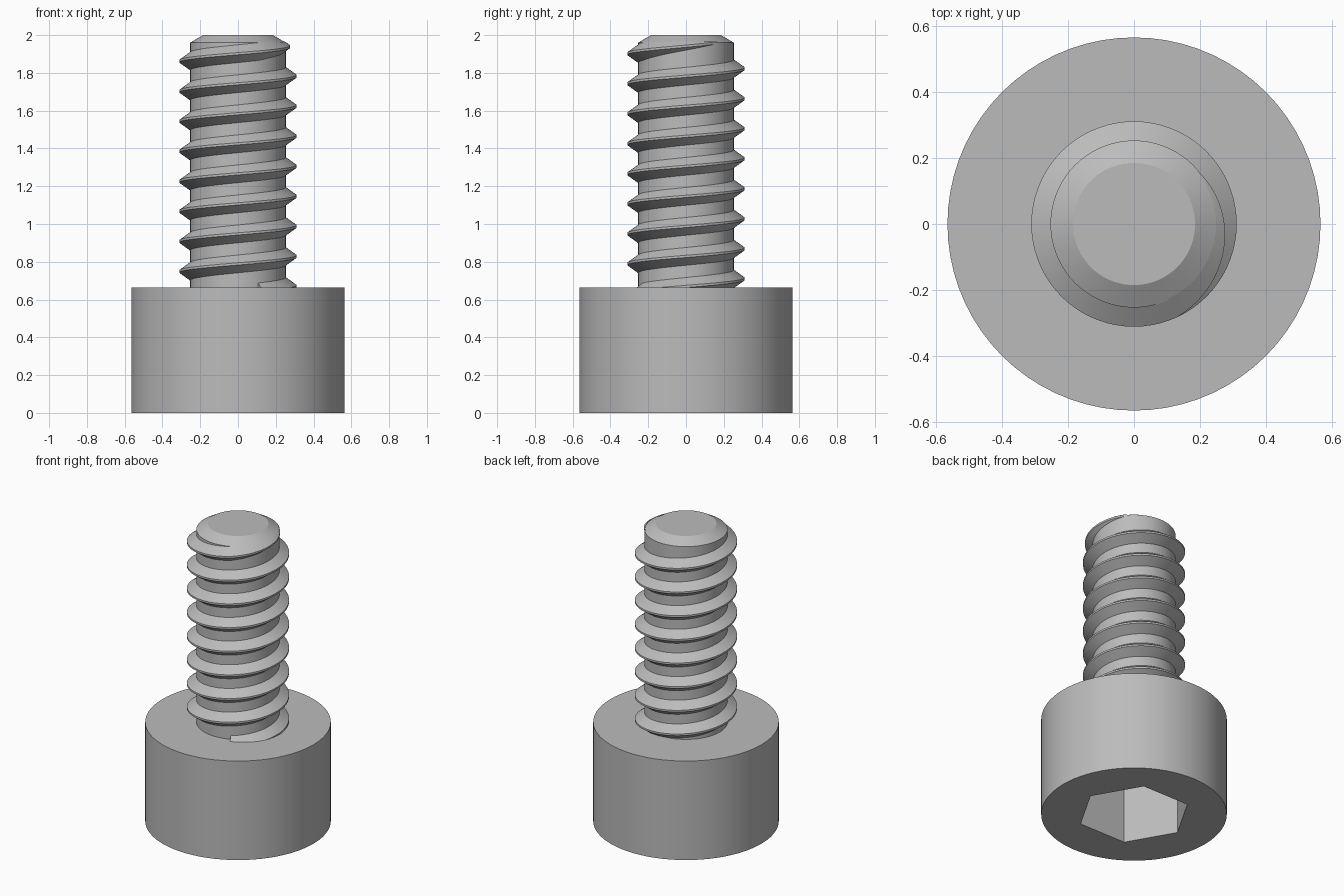
import bpy, bmesh
from math import cos, sin, pi, radians, floor

old = bpy.data.objects.get("Cube")
if old:
    bpy.data.objects.remove(old)

HEAD_R, HEAD_H = 0.565, 0.665
SOCKET_R, SOCKET_DEPTH = 0.345, 0.4
CORE_R, CREST_R, TOP_R = 0.253, 0.311, 0.185
PITCH, SEGS = 0.159, 72

steel = bpy.data.materials.new("grey steel")
steel.use_nodes = True
steel.diffuse_color = (0.5, 0.5, 0.5, 1)
steel.node_tree.nodes["Principled BSDF"].inputs["Base Color"].default_value = (0.5, 0.5, 0.5, 1)


def finish(bm, name, angle=25):
    bmesh.ops.recalc_face_normals(bm, faces=bm.faces)
    mesh = bpy.data.meshes.new(name)
    bm.to_mesh(mesh)
    bm.free()
    obj = bpy.data.objects.new(name, mesh)
    bpy.context.collection.objects.link(obj)
    mesh.materials.append(steel)
    bpy.ops.object.select_all(action="DESELECT")
    obj.select_set(True)
    bpy.context.view_layer.objects.active = obj
    bpy.ops.object.shade_smooth_by_angle(angle=radians(angle))
    return obj


def ring(bm, radius, z, sides):
    return [bm.verts.new((radius * cos(2 * pi * i / sides), radius * sin(2 * pi * i / sides), z))
            for i in range(sides)]


def bridge(bm, a, b):
    n = len(a)
    for i in range(n):
        bm.faces.new((a[i], a[(i + 1) % n], b[(i + 1) % n], b[i]))


# Round head with a six-sided socket sunk into its underside
bm = bmesh.new()
bottom, top = ring(bm, HEAD_R, 0, SEGS), ring(bm, HEAD_R, HEAD_H, SEGS)
mouth, floor_ring = ring(bm, SOCKET_R, 0, 6), ring(bm, SOCKET_R, SOCKET_DEPTH, 6)
bridge(bm, bottom, top)
bridge(bm, mouth, floor_ring)
bm.faces.new(top)
bm.faces.new(floor_ring)
span = SEGS // 6
for k in range(6):
    # Fan from each socket corner, then a triangle along each socket side
    corner, following = mouth[k], mouth[(k + 1) % 6]
    for j in range(-span // 2, span // 2):
        i = k * span + j
        bm.faces.new((corner, bottom[i % SEGS], bottom[(i + 1) % SEGS]))
    bm.faces.new((corner, following, bottom[k * span + span // 2]))
finish(bm, "socket_head")

# Shank core with a chamfered tip
bm = bmesh.new()
rings = [ring(bm, r, z, SEGS) for r, z in ((CORE_R, HEAD_H - 0.05), (CORE_R, 1.96), (TOP_R, 2))]
for a, b in zip(rings, rings[1:]):
    bridge(bm, a, b)
bm.faces.new(rings[0])
bm.faces.new(rings[-1])
finish(bm, "shank")

# Right-handed helical thread, shrinking into the shank near the tip
bm = bmesh.new()
END, FADE = 400, 105
step = 5
turns = int(360 * 1.32 / PITCH)
rows = []
for deg in range(END - turns // step * step, END + 1, step):
    t = radians(deg)
    z = 1.862 + PITCH * (deg - 180) / 360
    grow = min(1, (END - deg) / FADE)
    height = (CREST_R - CORE_R) * grow
    crest, root = CORE_R + height - 0.002 * (1 - grow), CORE_R - 0.004
    half = 0.008 + 0.042 * grow
    profile = ((root, -half), (crest, -0.006), (crest, 0.006), (root, half))
    rows.append([bm.verts.new((r * cos(t), r * sin(t), z + dz)) for r, dz in profile])
for a, b in zip(rows, rows[1:]):
    bridge(bm, a, b)
bm.faces.new(rows[0])
bm.faces.new(rows[-1])
finish(bm, "thread")
